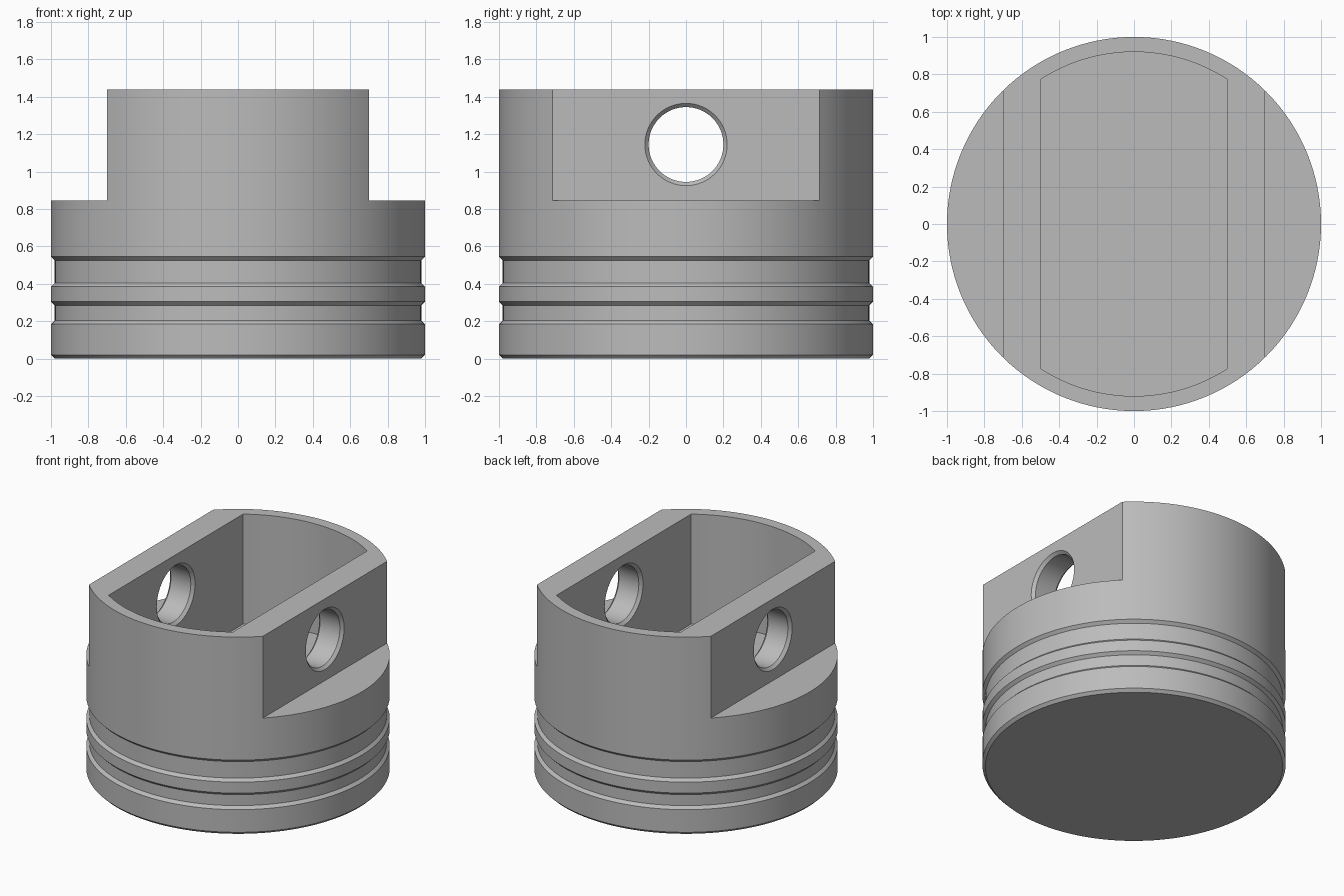
import bpy, bmesh, math
from mathutils import Matrix, Vector

if "Cube" in bpy.data.objects:
    bpy.data.objects.remove(bpy.data.objects["Cube"])

SEGMENTS = 128

metal = bpy.data.materials.new("grey metal")
metal.diffuse_color = (0.50, 0.50, 0.50, 1)
metal.use_nodes = True
metal.node_tree.nodes["Principled BSDF"].inputs["Base Color"].default_value = metal.diffuse_color


def make_object(name, bm):
    bmesh.ops.recalc_face_normals(bm, faces=bm.faces)
    mesh = bpy.data.meshes.new(name)
    bm.to_mesh(mesh)
    bm.free()
    mesh.materials.append(metal)
    obj = bpy.data.objects.new(name, mesh)
    bpy.context.collection.objects.link(obj)
    return obj


def lathe(name, profile, steps, matrix=Matrix()):
    """Solid of revolution from (radius, height) points, with flat end caps."""
    bm = bmesh.new()
    rings = []
    for r, h in profile:
        rings.append([bm.verts.new(matrix @ Vector((
            r * math.cos(math.tau * i / steps), r * math.sin(math.tau * i / steps), h)))
            for i in range(steps)])
    for a, b in zip(rings, rings[1:]):
        for i in range(steps):
            j = (i + 1) % steps
            bm.faces.new((a[i], a[j], b[j], b[i]))
    bm.faces.new(rings[0])
    bm.faces.new(rings[-1])
    return make_object(name, bm)


def box(name, low, high):
    bm = bmesh.new()
    bmesh.ops.create_cube(bm, size=1)
    for v in bm.verts:
        v.co = [l + (c + 0.5) * (h - l) for c, l, h in zip(v.co, low, high)]
    return make_object(name, bm)


def cavity(name, half_width, radius, z0, z1):
    """Straight-sided pocket with rounded front and back."""
    a = math.acos(half_width / radius)
    n = 44
    arc = [a + (math.pi - 2 * a) * i / n for i in range(n + 1)]
    angles = arc + [t + math.pi for t in arc]
    bm = bmesh.new()
    face = bm.faces.new([bm.verts.new((radius * math.cos(t), radius * math.sin(t), z0))
                         for t in angles])
    ext = bmesh.ops.extrude_face_region(bm, geom=[face])["geom"]
    bmesh.ops.translate(bm, vec=(0, 0, z1 - z0),
                        verts=[g for g in ext if isinstance(g, bmesh.types.BMVert)])
    return make_object(name, bm)


# Piston body: crown at the bottom, two chamfered ring grooves, skirt on top
piston = lathe("piston_body", [
    (0.98, 0), (1, 0.02),
    (1, 0.185), (0.98, 0.205), (0.98, 0.285), (1, 0.305),
    (1, 0.385), (0.98, 0.405), (0.98, 0.525), (1, 0.545),
    (1, 1.44)], SEGMENTS)

# Side flats, inner pocket and chamfered pin bore through both walls
cutters = [box("side_flat_cutter", (min(s * 0.7, s * 1.2), -1.2, 0.845),
               (max(s * 0.7, s * 1.2), 1.2, 1.6)) for s in (-1, 1)]
cutters.append(cavity("pocket_cutter", 0.5, 0.92, 0.64, 1.6))
half = [(0.24, 0.48), (0.20, 0.52), (0.20, 0.68), (0.24, 0.72)]
bore = [(r, -x) for r, x in reversed(half)] + half
cutters.append(lathe("pin_bore_cutter", bore, 64,
                     Matrix.Translation((0, 0, 1.145)) @ Matrix.Rotation(math.pi / 2, 4, 'Y')))

bpy.context.view_layer.objects.active = piston
piston.select_set(True)
for cutter in cutters:
    mod = piston.modifiers.new(cutter.name, 'BOOLEAN')
    mod.operation = 'DIFFERENCE'
    mod.solver = 'EXACT'
    mod.object = cutter
    bpy.ops.object.modifier_apply(modifier=mod.name)
    bpy.data.objects.remove(cutter)

bpy.ops.object.shade_smooth_by_angle(angle=math.radians(30))
